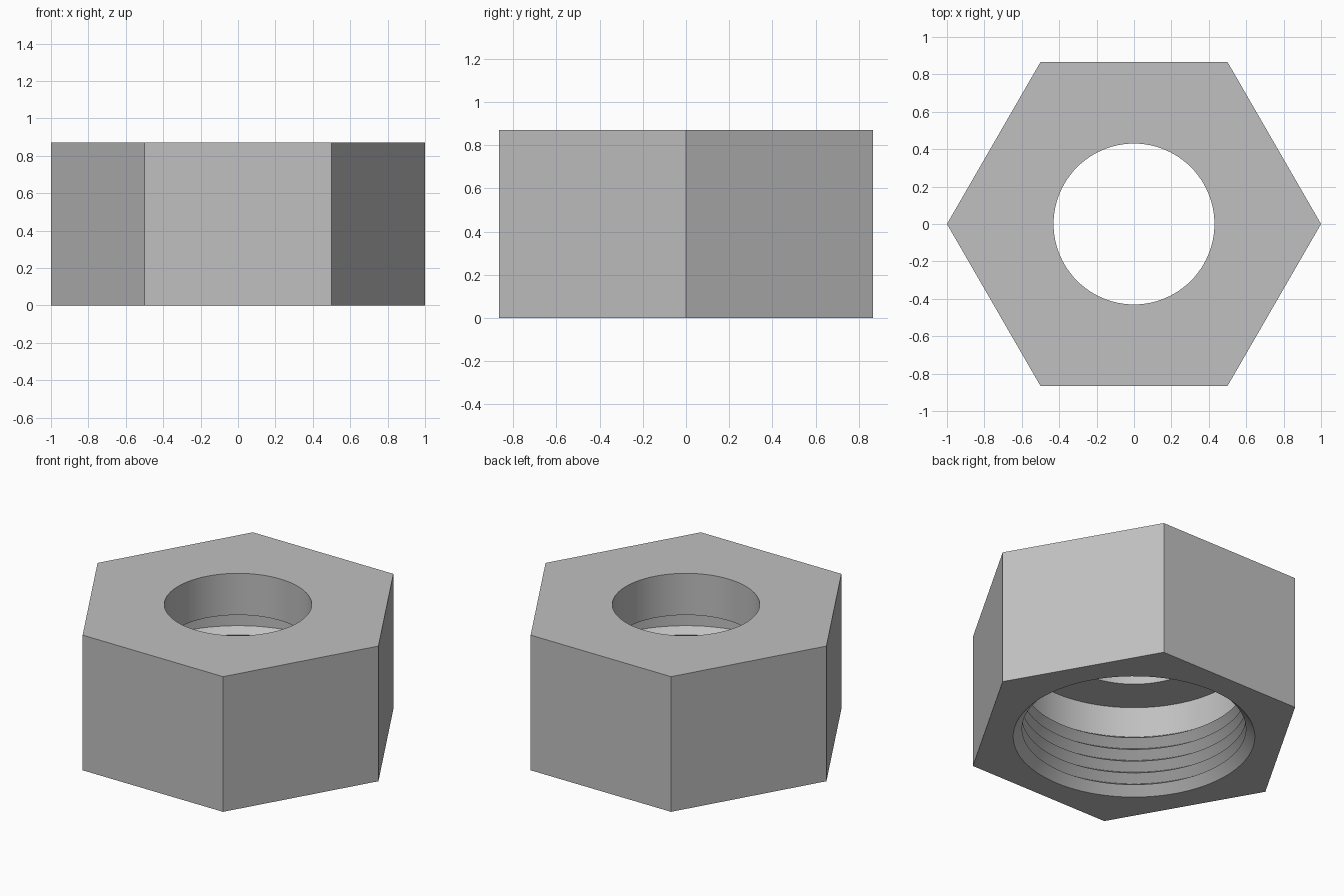
import bpy, bmesh, math

if "Cube" in bpy.data.objects:
    bpy.data.objects.remove(bpy.data.objects["Cube"], do_unlink=True)

SEGMENTS = 96
HEIGHT = 0.87
APOTHEM = math.cos(math.radians(30))
BORE, CREST, ROOT, LEDGE = 0.43, 0.653, 0.705, 0.602
PITCH, THREADS, FIRST_CREST, RISE = 0.079, 4, 0.054, 0.035

# Steel material
steel = bpy.data.materials.new("steel_grey")
steel.use_nodes = True
colour = (0.53, 0.53, 0.53, 1)
steel.diffuse_color = colour
steel.node_tree.nodes["Principled BSDF"].inputs["Base Color"].default_value = colour

# Inner profile from the bottom up: chamfer, thread grooves, relief, ledge, bore
inner = [(ROOT, 0)]
for i in range(THREADS + 1):
    z = FIRST_CREST + i * PITCH
    inner += [(CREST, z), (ROOT, z + RISE)]
inner += [(ROOT, LEDGE), (BORE, LEDGE), (BORE, HEIGHT)]


def hex_radius(angle):
    """Distance from the axis to the hexagon side at this angle."""
    sector = math.radians(60)
    return APOTHEM / math.cos(angle % sector - sector / 2)


# Closed rings of vertices joined with quads
bm = bmesh.new()
angles = [math.tau * i / SEGMENTS for i in range(SEGMENTS)]


def ring(radius_at, z):
    return [bm.verts.new((radius_at(a) * math.cos(a), radius_at(a) * math.sin(a), z))
            for a in angles]


rings = [ring(lambda a, r=r: r, z) for r, z in inner]
rings += [ring(hex_radius, HEIGHT), ring(hex_radius, 0)]
for low, high in zip(rings, rings[1:] + rings[:1]):
    for i in range(SEGMENTS):
        j = (i + 1) % SEGMENTS
        bm.faces.new((low[i], low[j], high[j], high[i]))
bmesh.ops.recalc_face_normals(bm, faces=bm.faces)

mesh = bpy.data.meshes.new("hex_nut")
bm.to_mesh(mesh)
bm.free()
mesh.materials.append(steel)
nut = bpy.data.objects.new("hex_nut", mesh)
bpy.context.collection.objects.link(nut)

# Smooth round walls, crisp edges
bpy.ops.object.select_all(action='DESELECT')
nut.select_set(True)
bpy.context.view_layer.objects.active = nut
bpy.ops.object.shade_smooth_by_angle(angle=math.radians(30))
